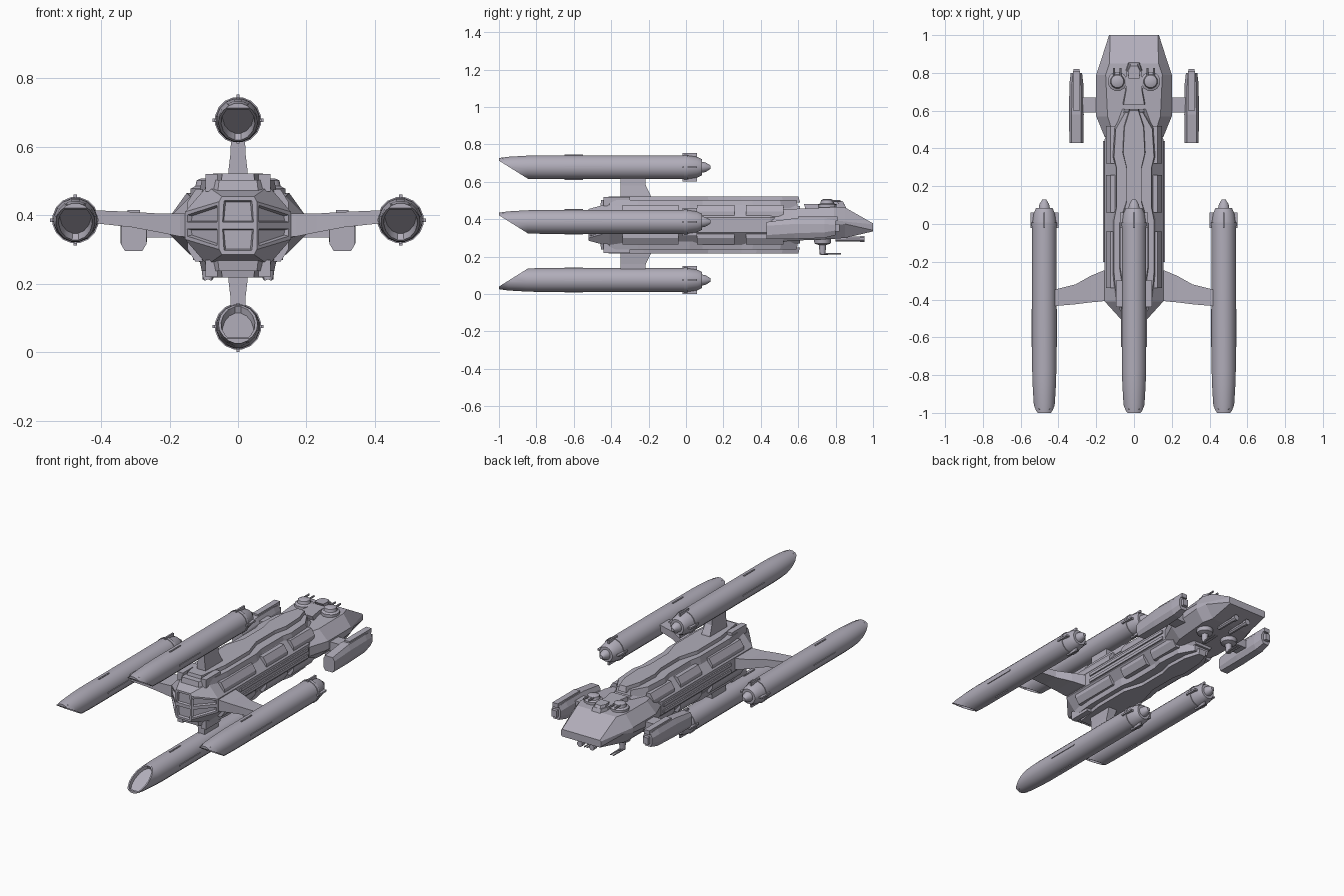
import bpy, bmesh, math
from mathutils import Vector

cube = bpy.data.objects.get("Cube")
if cube:
    bpy.data.objects.remove(cube, do_unlink=True)

grey = bpy.data.materials.new("pale_grey_hull")
grey.use_nodes = True
colour = (0.44, 0.42, 0.49, 1)
grey.diffuse_color = colour
grey.node_tree.nodes["Principled BSDF"].inputs["Base Color"].default_value = colour

MID = 0.37  # height of the hull centre line


def skin_mesh(rings):
    """Bridge a row of equal rings and cap both ends."""
    bm = bmesh.new()
    loops = [[bm.verts.new(p) for p in ring] for ring in rings]
    n = len(loops[0])
    for a, b in zip(loops, loops[1:]):
        for i in range(n):
            j = (i + 1) % n
            bm.faces.new((a[i], a[j], b[j], b[i]))
    bm.faces.new(loops[0])
    bm.faces.new(loops[-1])
    bmesh.ops.recalc_face_normals(bm, faces=bm.faces)
    return bm


def finish(name, bm, smooth=False):
    mesh = bpy.data.meshes.new(name)
    bmesh.ops.recalc_face_normals(bm, faces=bm.faces)
    bm.to_mesh(mesh)
    bm.free()
    mesh.materials.append(grey)
    ob = bpy.data.objects.new(name, mesh)
    bpy.context.collection.objects.link(ob)
    if smooth:
        bpy.ops.object.select_all(action='DESELECT')
        ob.select_set(True)
        bpy.context.view_layer.objects.active = ob
        bpy.ops.object.shade_smooth_by_angle(angle=math.radians(30))
    return ob


def skin(name, rings, smooth=False):
    return finish(name, skin_mesh(rings), smooth)


def octagon(y, w, lo, hi, cx, cz, x=0):
    """Chamfered rectangle across the ship at station y."""
    half = [(w - cx, lo), (w, lo + cz), (w, hi - cz), (w - cx, hi)]
    pts = half + [(-a, b) for a, b in reversed(half)]
    return [(x + a, y, b) for a, b in pts]


def box(name, x, y, z):
    return skin(name, [[(a, y[0], z[0]), (a, y[1], z[0]), (a, y[1], z[1]), (a, y[0], z[1])] for a in x])


def circle(y, r, x, z, n=16):
    return [(x + r * math.cos(math.tau * (i + .5) / n), y,
             z + r * math.sin(math.tau * (i + .5) / n)) for i in range(n)]


def rod(name, x, z, profile, n=16):
    return skin(name, [circle(y, r, x, z, n) for y, r in profile], True)


def drum(name, x, y, profile, n=12):
    """Upright turned part from (z, radius) pairs."""
    return skin(name, [[(x + px, y + pz, z) for px, _, pz in circle(0, r, 0, 0, n)]
                       for z, r in profile], True)


def plate(name, half, z0, z1, shrink=0.92):
    """Raised plate symmetric in x, with sloping edges."""
    outline = half + [(-x, y) for x, y in reversed(half)]
    return skin(name, [[(x, y, z0) for x, y in outline],
                       [(x * shrink, y * 0.985, z1) for x, y in outline]])


def flip(z, s):
    return MID + s * (z - MID)


# Main hull, with recessed stern windows
hull = skin_mesh([octagon(-.52, .055, .285, .455, .008, .015),
                  octagon(-.41, .155, .255, .485, .065, .075),
                  octagon(.45, .155, .255, .485, .065, .075),
                  octagon(.61, .10, .27, .47, .05, .06)])
bmesh.ops.bisect_plane(hull, geom=hull.verts[:] + hull.edges[:] + hull.faces[:],
                       plane_co=(0, 0, MID), plane_no=(0, 0, 1))
hull.faces.ensure_lookup_table()
stern = [f for f in hull.faces if f.calc_center_median().y < -.45
         and abs(f.normal.z) < .5]
bmesh.ops.inset_individual(hull, faces=stern, thickness=.014, depth=0)
bmesh.ops.inset_individual(hull, faces=stern, thickness=.005, depth=-.014)
finish("main_hull", hull)

# Stepped armour on the back and belly
wide = [(.05, .60), (.105, .51), (.115, .36), (.10, .30), (.10, .09), (.115, .02),
        (.115, -.26), (.10, -.41), (.06, -.46)]
narrow = [(.025, .61), (.055, .52), (.062, .38), (.042, .30), (.042, .12), (.08, .0),
          (.08, -.23), (.05, -.42)]
for s, label in ((1, "upper"), (-1, "lower")):
    plate(label + "_wide_armour", wide, flip(.46, s), flip(.503, s))
    plate(label + "_spine_armour", narrow, flip(.49, s), flip(.522, s))
    # Shoulder ridges on the hull chamfers
    for m in (-1, 1):
        for y0, y1 in ((-.34, -.04), (.06, .26), (.32, .52)):
            section = [(.10, .475), (.125, .475), (.147, .44), (.147, .415), (.10, .415)]
            skin(label + "_shoulder_ridge",
                 [[(m * x, y, flip(z, s)) for x, z in section] for y in (y0, y1)])
    # Stern collar blocks
    for m in (-1, 1):
        box(label + "_stern_block", (m * .06, m * .095), (-.44, -.30),
            (flip(.47, s), flip(.52, s)))

# Side belt
for m in (-1, 1):
    for z in (.345, .385):
        box("side_belt", (m * .145, m * .163), (-.2, .44), (z - .009, z + .009))

# Wide nose section
skin("nose", [octagon(.46, .155, .275, .45, .05, .06),
              octagon(.57, .20, .285, .455, .06, .06),
              octagon(.79, .20, .295, .465, .05, .07),
              octagon(.85, .18, .30, .463, .05, .075),
              octagon(1.0, .132, .335, .378, .006, .006)])
plate("bridge_base", [(.03, .86), (.045, .82), (.045, .72), (.06, .64)], .45, .482)
plate("bridge_cabin", [(.02, .85), (.035, .82), (.03, .78)], .475, .497)

# Gun turrets above and below the nose
for m in (-1, 1):
    x = m * .088
    drum("upper_turret", x, .755, [(.45, .052), (.478, .052), (.485, .038),
                                   (.502, .034), (.508, .02)])
    drum("lower_turret", x, .73, [(.31, .05), (.27, .045), (.262, .02), (.212, .016)])
    for dx in (-.017, .017):
        rod("upper_barrel", x + dx, .498, [(.74, .006), (.825, .006)], 8)
        rod("lower_barrel", x + dx * .5, .215, [(.72, .006), (.83, .004)], 8)
    rod("chin_gun", m * .04, .295, [(.80, .014), (.93, .014), (.93, .018), (.955, .018)], 8)

# Small side pods and their struts
for m in (-1, 1):
    x = m * .305
    skin("side_pod", [octagon(.43, .037, .295, .385, .012, .02, x),
                      octagon(.58, .039, .295, .405, .014, .03, x),
                      octagon(.74, .037, .30, .405, .014, .03, x),
                      octagon(.80, .03, .315, .395, .012, .025, x)])
    box("pod_roof", (x - .018, x + .018), (.60, .81), (.39, .415))
    box("pod_muzzle", (x - .016, x + .016), (.79, .82), (.335, .375))
    box("pod_strut", (m * .17, m * .28), (.59, .67), (.335, .385))

# Long nacelles with a slanted, hollow tail
body = [(-1, .05), (-.95, .057), (-.85, .063), (-.78, .065), (-.01, .065), (-.01, .068),
        (.008, .068), (.008, .064), (.06, .056), (.085, .044), (.085, .03),
        (.105, .026), (.13, .01)]


def nacelle(name, cx, cz, s):
    bm = skin_mesh([circle(y, r, cx, cz) for y, r in body])
    a, b = Vector((cx, -.84, cz - s * .065)), Vector((cx, -1, cz + s * .035))
    along = b - a
    normal = Vector((0, along.z, -along.y)) * s
    cut = bmesh.ops.bisect_plane(bm, geom=bm.verts[:] + bm.edges[:] + bm.faces[:],
                                 plane_co=a, plane_no=-normal, clear_outer=True)
    rim = [e for e in cut["geom_cut"] if isinstance(e, bmesh.types.BMEdge)]
    lid = bmesh.ops.contextual_create(bm, geom=rim)["faces"]
    bmesh.ops.recalc_face_normals(bm, faces=bm.faces)
    bmesh.ops.inset_region(bm, faces=lid, thickness=.008, depth=0)
    bmesh.ops.inset_region(bm, faces=lid, thickness=.004, depth=-.02)
    finish(name, bm, True)
    # Collar lugs and slim flank strips
    for m in (-1, 1):
        box(name + "_lug", (cx + m * .055, cx + m * .074), (-.02, .06), (cz - .005, cz + .005))
        box(name + "_lug", (cx - .005, cx + .005), (-.02, .06), (cz + m * .055, cz + m * .075))
        box(name + "_strip", (cx + m * .055, cx + m * .068), (-.65, -.45), (cz - .004, cz + .004))
        box(name + "_strip", (cx - .004, cx + .004), (-.65, -.55), (cz + m * .055, cz + m * .068))


nacelle("upper_nacelle", 0, .678, 1)
nacelle("lower_nacelle", 0, .075, -1)
nacelle("left_nacelle", .475, .386, 1)
nacelle("right_nacelle", -.475, .386, 1)

# Upright pylons
for s, label in ((1, "upper"), (-1, "lower")):
    skin(label + "_pylon", [[(x * w, y, flip(z, s)) for x, y in
                             ((-1, -.35), (1, -.35), (1, f), (-1, f))]
                            for z, w, f in ((.47, .031, -.17), (.53, .028, -.19),
                                            (.58, .022, -.215), (.64, .02, -.22))])

# Swept side wings
stations = [(.13, -.40, -.235, .335, .405), (.17, -.41, -.25, .338, .405),
            (.23, -.415, -.275, .35, .405), (.31, -.425, -.32, .365, .41),
            (.43, -.435, -.35, .378, .415)]
for m, label in ((1, "left"), (-1, "right")):
    skin(label + "_wing", [[(m * x, r, lo), (m * x, f, lo), (m * x, f, hi), (m * x, r, hi)]
                           for x, r, f, lo, hi in stations])
